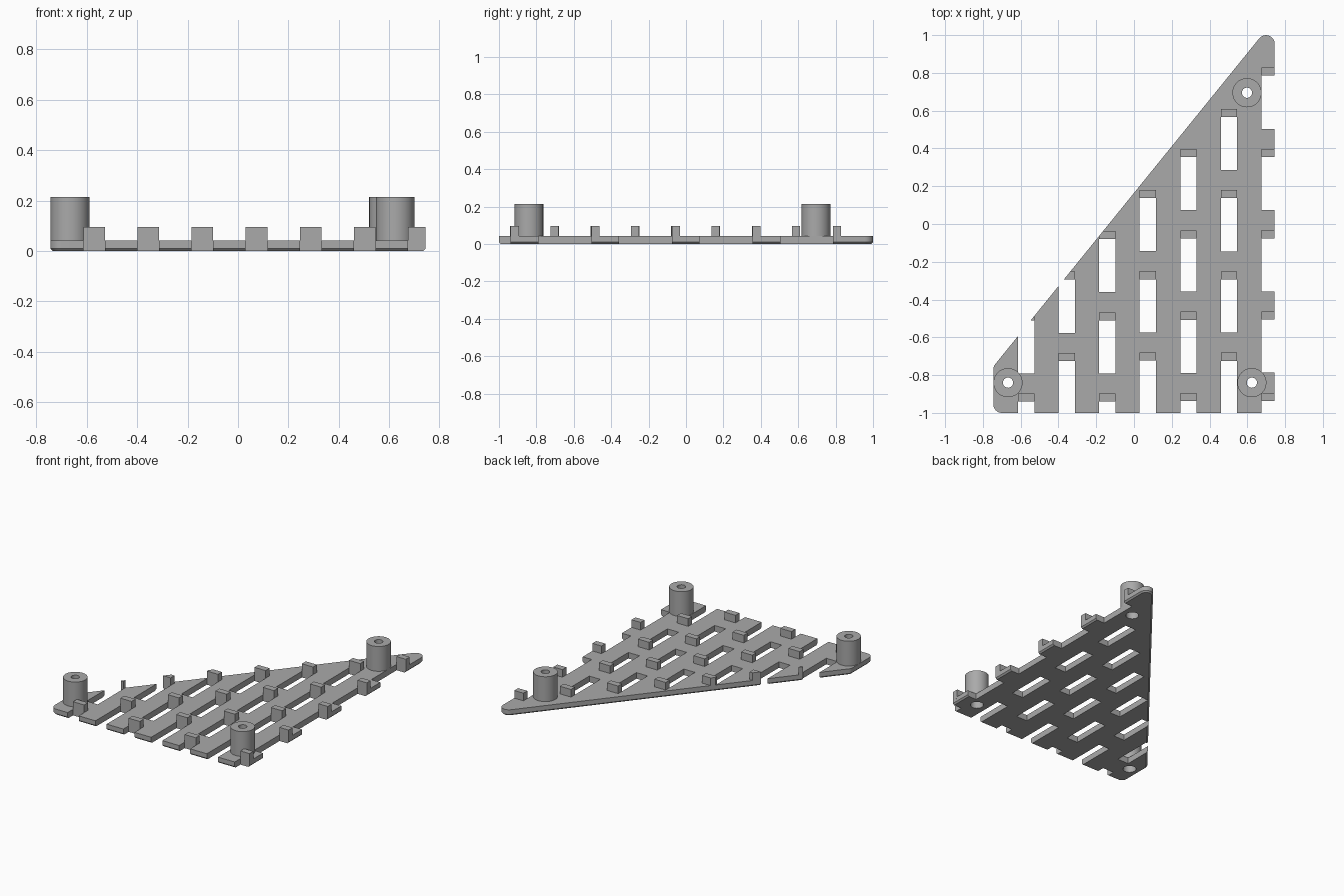
import bpy, bmesh, math

if "Cube" in bpy.data.objects:
    bpy.data.objects.remove(bpy.data.objects["Cube"])

gray = bpy.data.materials.new("light gray")
gray.diffuse_color = (0.4, 0.4, 0.4, 1)
gray.use_nodes = True
gray.node_tree.nodes["Principled BSDF"].inputs["Base Color"].default_value = gray.diffuse_color


def finish(name, bm):
    bmesh.ops.recalc_face_normals(bm, faces=bm.faces)
    mesh = bpy.data.meshes.new(name)
    bm.to_mesh(mesh)
    bm.free()
    ob = bpy.data.objects.new(name, mesh)
    mesh.materials.append(gray)
    bpy.context.collection.objects.link(ob)
    return ob


def loft(bm, rings):
    """Closed solid through a stack of equal-length rings."""
    vs = [[bm.verts.new(p) for p in ring] for ring in rings]
    n = len(vs[0])
    for a, b in zip(vs, vs[1:]):
        for i in range(n):
            bm.faces.new((a[i], a[(i + 1) % n], b[(i + 1) % n], b[i]))
    bm.faces.new(vs[0][::-1])
    bm.faces.new(vs[-1])


def box(bm, x0, x1, y0, y1, z0, z1):
    loft(bm, [[(x0, y0, z), (x1, y0, z), (x1, y1, z), (x0, y1, z)] for z in (z0, z1)])


def circle(x, y, r, z, n=48):
    return [(x + r * math.cos(2 * math.pi * i / n), y + r * math.sin(2 * math.pi * i / n), z)
            for i in range(n)]


def boolean(ob, cutter, operation):
    mod = ob.modifiers.new("cut", 'BOOLEAN')
    mod.object, mod.operation, mod.solver = cutter, operation, 'EXACT'
    bpy.context.view_layer.objects.active = ob
    bpy.ops.object.modifier_apply(modifier=mod.name)
    bpy.data.objects.remove(cutter)


# Rounded outline: corner centres with their arc angles
CORNERS = [(-0.699, -0.954, 180, 270), (0.699, -0.954, 270, 360),
           (0.699, 0.954, 0, 141), (-0.699, -0.771, 141, 180)]


def outline(r, z):
    pts = []
    for x, y, a0, a1 in CORNERS:
        for i in range(9):
            a = math.radians(a0 + (a1 - a0) * i / 8)
            pts.append((x + r * math.cos(a), y + r * math.sin(a), z))
    return pts


THICK, TAB_TOP, POST_TOP = 0.042, 0.095, 0.215

# Base plate with chamfered lower rim
bm = bmesh.new()
loft(bm, [outline(0.036, 0), outline(0.046, 0.01), outline(0.046, THICK)])
plate = finish("base_plate", bm)

# Staggered slots, each with an upright tab at its back end
PITCH_X, PITCH_Y, SLOT_W, SLOT_L = 0.2148, 0.4305, 0.086, 0.281
columns = [-0.51, -0.295, -0.08, 0.138, 0.354, 0.567, 0.785]
slots, tabs = bmesh.new(), bmesh.new()
for i, y in enumerate(columns):
    x0 = -0.614 + i * PITCH_X
    x1 = x0 + SLOT_W
    while y > -1:
        box(slots, x0, x1, y - SLOT_L if y - SLOT_L > -0.98 else -1.1, y, -0.1, 0.2)
        box(tabs, x0, x1, y, y + 0.043, 0.03, TAB_TOP)
        y -= PITCH_Y
boolean(plate, finish("slot_cutter", slots), 'DIFFERENCE')

# Tabs trimmed to the outline
tabs = finish("tabs", tabs)
bm = bmesh.new()
loft(bm, [outline(0.046, 0), outline(0.046, 0.2)])
boolean(tabs, finish("tab_trim", bm), 'INTERSECT')

# Screw posts with through hole and counterbore from below
for i, (x, y) in enumerate([(-0.667, -0.84), (0.624, -0.84), (0.598, 0.695)]):
    bm = bmesh.new()
    loft(bm, [circle(x, y, 0.077, z) for z in (THICK, POST_TOP)])
    post = finish(f"screw_post_{i + 1}", bm)
    for part in (plate, post):
        bm = bmesh.new()
        loft(bm, [circle(x, y, r, z) for r, z in
                  ((0.042, -0.1), (0.042, 0.1), (0.027, 0.1), (0.027, 0.3))])
        boolean(part, finish("bore_cutter", bm), 'DIFFERENCE')

# Smooth round walls, sharp edges elsewhere
for ob in bpy.data.objects:
    ob.select_set(True)
bpy.context.view_layer.objects.active = plate
bpy.ops.object.shade_smooth_by_angle(angle=math.radians(30))
